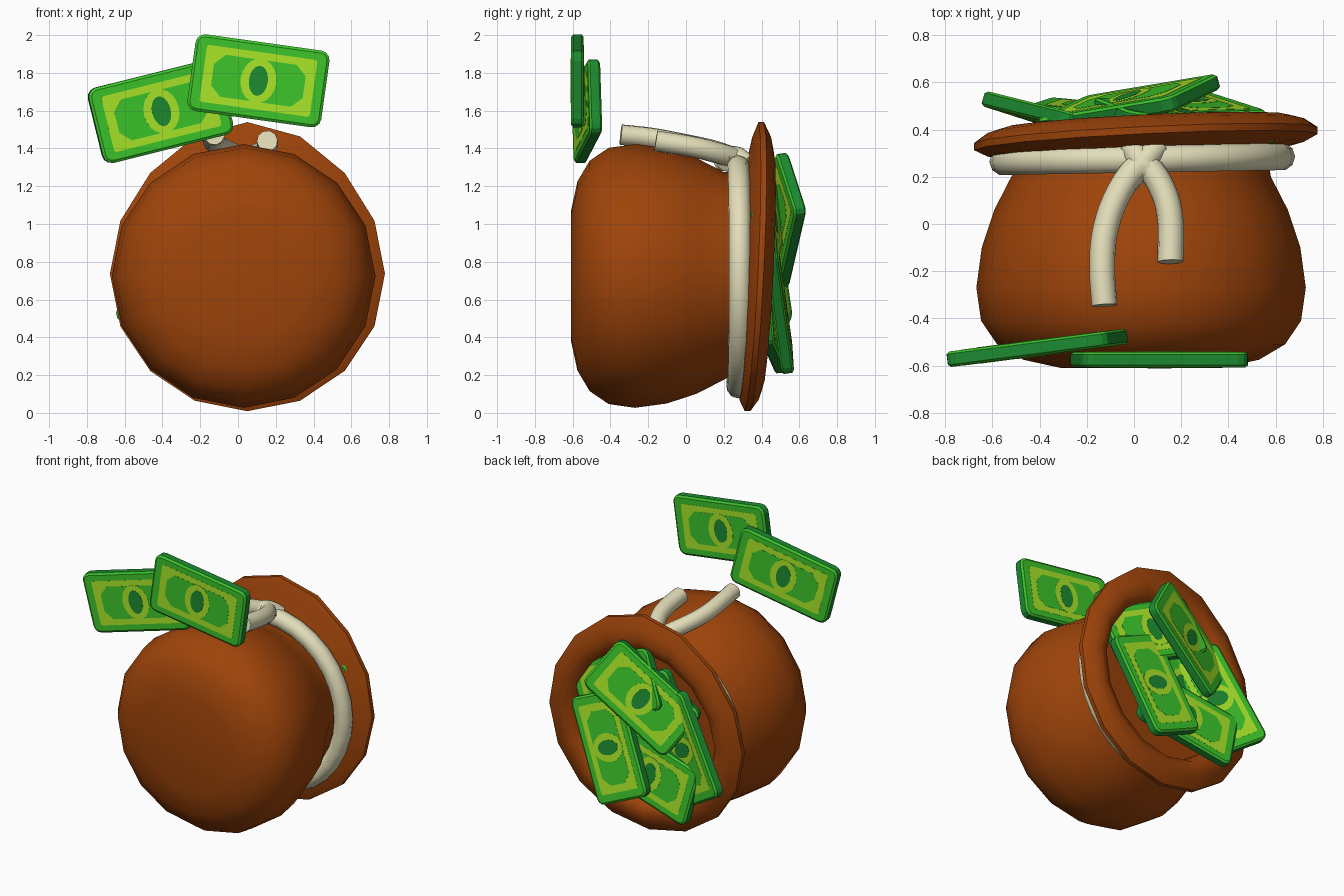
import bpy, bmesh, math
from mathutils import Vector, Matrix

if "Cube" in bpy.data.objects:
    bpy.data.objects.remove(bpy.data.objects["Cube"])


def mat(name, rgb):
    m = bpy.data.materials.new(name)
    m.diffuse_color = (*rgb, 1)
    m.use_nodes = True
    m.node_tree.nodes["Principled BSDF"].inputs["Base Color"].default_value = m.diffuse_color
    return m


BROWN = mat("sack brown", (0.345, 0.058, 0.003))
ROPE = mat("rope cream", (0.77, 0.73, 0.49))
DARK = mat("dark green", (0.012, 0.26, 0.03))
GREEN = mat("note green", (0.045, 0.56, 0.024))
LIME = mat("lime green", (0.40, 0.80, 0.022))


def make(name, mesh, *mats):
    ob = bpy.data.objects.new(name, mesh)
    bpy.context.collection.objects.link(ob)
    for m in mats:
        mesh.materials.append(m)
    return ob


def smooth(ob, angle):
    bpy.ops.object.select_all(action='DESELECT')
    ob.select_set(True)
    bpy.context.view_layer.objects.active = ob
    bpy.ops.object.shade_smooth_by_angle(angle=math.radians(angle))


def lathe(name, profile, place, sides=16):
    """Revolve (y, r) points around the y axis; place() positions each point."""
    bm = bmesh.new()
    rings = []
    for y, r in profile:
        if r == 0:
            rings.append([bm.verts.new(place(0, y, 0))] * sides)
        else:
            rings.append([bm.verts.new(place(r * math.cos(2 * math.pi * i / sides), y,
                                             r * math.sin(2 * math.pi * i / sides)))
                          for i in range(sides)])
    for a, b in zip(rings, rings[1:]):
        for i in range(sides):
            j = (i + 1) % sides
            bm.faces.new(list(dict.fromkeys((a[i], a[j], b[j], b[i]))))
    bmesh.ops.recalc_face_normals(bm, faces=bm.faces)
    me = bpy.data.meshes.new(name)
    bm.to_mesh(me)
    bm.free()
    ob = make(name, me, BROWN)
    smooth(ob, 50)
    return ob


# Sack: body, pinched neck, flared rolled rim (tilted, raised at the top) and inner pocket
def sack_place(x, y, z):
    t = min(max((y - 0.2) / 0.12, 0), 1)
    lift = 0.075 * max(z / 0.73, 0) ** 4
    return (x + 0.03 + 0.02 * t, y + t * (0.047 * x + 0.05 * z - 0.008), z + 0.725 + t * (0.012 + lift))


lathe("sack", [(-0.61, 0), (-0.61, 0.34), (-0.575, 0.50), (-0.51, 0.61), (-0.41, 0.678),
               (-0.27, 0.698), (-0.1, 0.675), (0.06, 0.622), (0.2, 0.55), (0.27, 0.525),
               (0.31, 0.58), (0.325, 0.67), (0.355, 0.728), (0.385, 0.728), (0.425, 0.67),
               (0.442, 0.61), (0.425, 0.55), (0.36, 0.51), (0.28, 0.49), (0.27, 0)], sack_place)

# Rope ring around the neck
bpy.ops.mesh.primitive_torus_add(major_segments=32, minor_segments=10, major_radius=0.588,
                                 minor_radius=0.06, location=(0.035, 0.275, 0.725),
                                 rotation=(math.pi / 2, 0, math.radians(1)))
ring = bpy.context.object
ring.name = "rope_ring"
ring.data.materials.append(ROPE)
smooth(ring, 60)


# Rope tails and knot strands
def tube(name, pts, radius):
    cu = bpy.data.curves.new(name, 'CURVE')
    cu.dimensions = '3D'
    cu.bevel_depth = radius
    cu.bevel_resolution = 3
    cu.resolution_u = 4
    cu.use_fill_caps = True
    sp = cu.splines.new('BEZIER')
    sp.bezier_points.add(len(pts) - 1)
    for bp, p in zip(sp.bezier_points, pts):
        bp.co = p
        bp.handle_left_type = bp.handle_right_type = 'AUTO'
    ob = make(name, cu, ROPE)
    bpy.ops.object.select_all(action='DESELECT')
    ob.select_set(True)
    bpy.context.view_layer.objects.active = ob
    bpy.ops.object.convert(target='MESH')
    smooth(bpy.context.object, 50)


tube("rope_tail_long", [(0.03, 0.27, 1.345), (-0.06, 0.14, 1.39), (-0.12, -0.02, 1.425),
                        (-0.135, -0.18, 1.455), (-0.125, -0.345, 1.473)], 0.055)
tube("rope_tail_short", [(0.04, 0.27, 1.345), (0.11, 0.17, 1.375), (0.15, 0.05, 1.405),
                         (0.155, -0.16, 1.44)], 0.056)
tube("knot_strand_a", [(-0.03, 0.18, 1.33), (0.03, 0.25, 1.36), (0.10, 0.33, 1.31)], 0.055)
tube("knot_strand_b", [(0.10, 0.20, 1.33), (0.04, 0.25, 1.36), (-0.01, 0.33, 1.31)], 0.055)


# Banknote mesh: rounded slab with thin painted plates on both sides
def rounded(w, h, r, steps=3):
    pts = []
    for k, (sx, sy) in enumerate(((1, 1), (-1, 1), (-1, -1), (1, -1))):
        for i in range(steps + 1):
            a = math.pi / 2 * (k + i / steps)
            pts.append((sx * (w - r) + r * math.cos(a), sy * (h - r) + r * math.sin(a)))
    return pts


def oval(a, b, n=20):
    return [(a * math.cos(2 * math.pi * i / n), b * math.sin(2 * math.pi * i / n)) for i in range(n)]


def notched(w, h, c):
    return [(w, h - c), (w - c, h), (c - w, h), (-w, h - c),
            (-w, c - h), (c - w, -h), (w - c, -h), (w, c - h)]


bm = bmesh.new()


def slab(layers, cap, sides):
    """Stack outlines (points, z) into a closed solid; sides gives a colour per band."""
    rings = [[bm.verts.new((x, y, z)) for x, y in pts] for pts, z in layers]
    n = len(rings[0])
    bm.faces.new(rings[0][::-1]).material_index = cap
    bm.faces.new(rings[-1]).material_index = cap
    for a, b, colour in zip(rings, rings[1:], sides):
        for i in range(n):
            j = (i + 1) % n
            bm.faces.new((a[i], a[j], b[j], b[i])).material_index = colour


W, H, T = 0.358, 0.205, 0.033
outer, inner = rounded(W, H, 0.05), rounded(W - 0.014, H - 0.014, 0.036)
slab([(inner, -T), (outer, -T + 0.01), (outer, T - 0.01), (inner, T)], 1, (1, 0, 1))
for lift, pts, colour in ((0.001, rounded(0.295, 0.152, 0.015), 2),
                          (0.002, notched(0.245, 0.112, 0.055), 1),
                          (0.003, oval(0.095, 0.118), 2),
                          (0.004, oval(0.05, 0.08), 0)):
    slab([(pts, -T - lift), (pts, T + lift)], colour, (colour,))
note = bpy.data.meshes.new("banknote")
bm.to_mesh(note)
bm.free()
for m in (DARK, GREEN, LIME):
    note.materials.append(m)


# Place notes by centre, long direction and facing direction
def place_note(name, centre, long, face):
    n = Vector(face).normalized()
    u = Vector(long)
    u = (u - n * u.dot(n)).normalized()
    v = n.cross(u)
    ob = make(name, note)
    ob.matrix_world = Matrix.Translation(centre) @ Matrix((u, v, n)).transposed().to_4x4()


place_note("floating_note_right", (0.108, -0.575, 1.758), (0.99, 0, -0.139), (0, -1, 0))
place_note("floating_note_left", (-0.41, -0.525, 1.597), (0.97, 0.13, 0.242), (0.13, -1, 0))
place_note("mouth_note_top", (-0.02, 0.51, 1.02), (0.57, 0.14, 0.43), (-0.27, 1, 0.14))
place_note("mouth_note_right", (0.24, 0.49, 0.60), (-0.28, 0.08, -0.625), (0.03, 1, 0.13))
place_note("mouth_note_left", (-0.31, 0.44, 0.71), (-0.33, 0.1, -0.57), (0.30, 1, -0.03))
place_note("mouth_note_bottom", (-0.06, 0.455, 0.48), (-0.66, 0, -0.16), (0.08, 1, 0.1))
place_note("mouth_note_back", (0.22, 0.44, 1.02), (0.6, -0.1, -0.28), (0.16, 1, 0.1))
place_note("mouth_note_deep", (-0.08, 0.37, 0.78), (0.3, 0, 0.6), (0, 1, 0.05))
